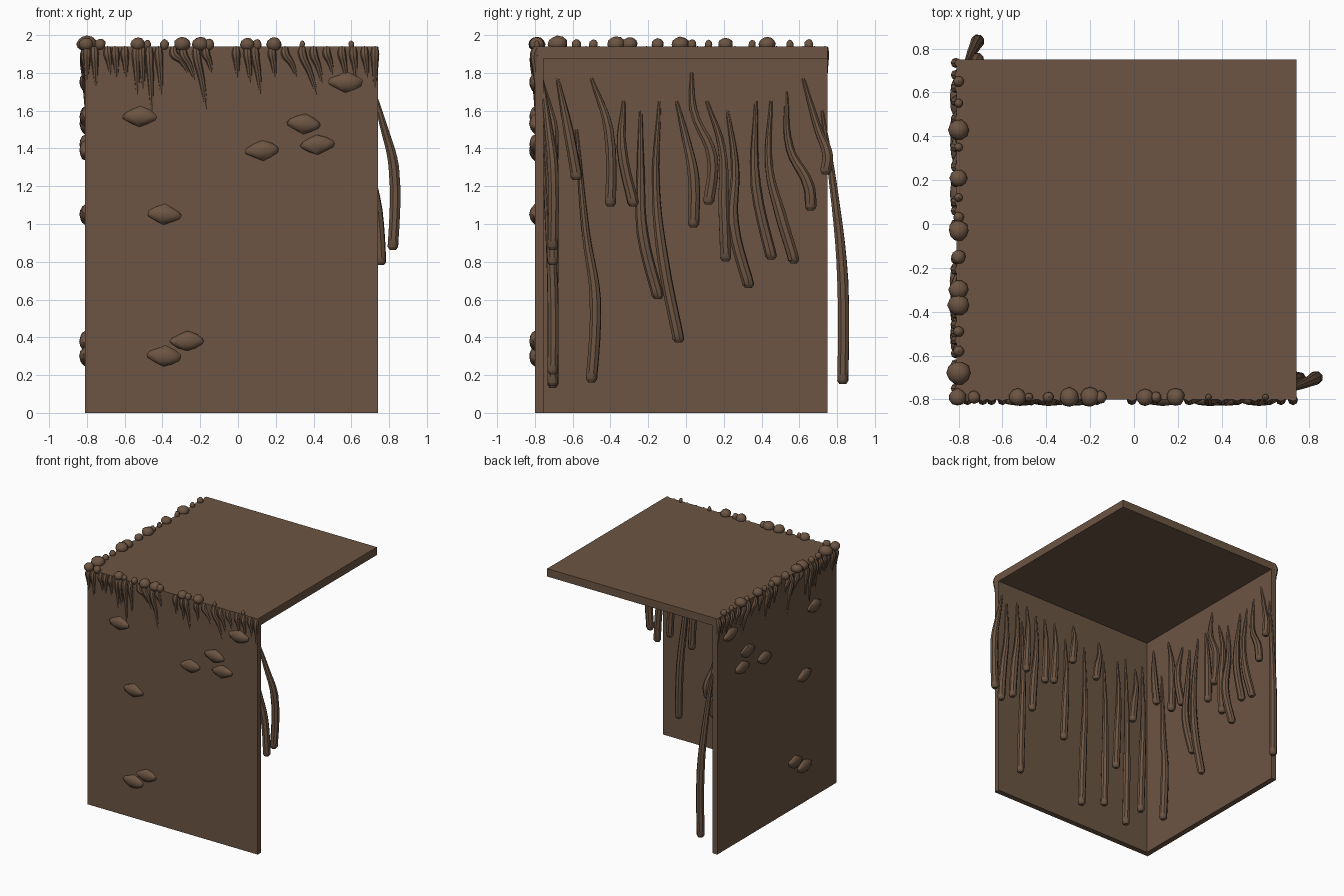
import bpy, bmesh, math, random
from mathutils import Vector, Matrix

if "Cube" in bpy.data.objects:
    bpy.data.objects.remove(bpy.data.objects["Cube"])

random.seed(4)
brown = bpy.data.materials.new("earth brown")
brown.diffuse_color = (0.15, 0.09, 0.056, 1)
brown.use_nodes = True
brown.node_tree.nodes["Principled BSDF"].inputs["Base Color"].default_value = brown.diffuse_color


def finish(ob, smooth=True):
    ob.data.materials.clear()
    ob.data.materials.append(brown)
    bpy.ops.object.select_all(action='DESELECT')
    ob.select_set(True)
    bpy.context.view_layer.objects.active = ob
    if smooth:
        bpy.ops.object.shade_smooth_by_angle(angle=math.radians(40))


def box(name, lo, hi):
    bm = bmesh.new()
    bmesh.ops.create_cube(bm, size=1)
    lo, hi = Vector(lo), Vector(hi)
    for v in bm.verts:
        v.co = Vector((v.co[i] + 0.5) * (hi[i] - lo[i]) + lo[i] for i in range(3))
    me = bpy.data.meshes.new(name)
    bm.to_mesh(me)
    bm.free()
    ob = bpy.data.objects.new(name, me)
    bpy.context.collection.objects.link(ob)
    finish(ob, False)


# Wall frames: u along the wall, d measured inwards from the outer face
def front(u, d, z):
    return Vector((u, -0.80 + d, z))


def left(u, d, z):
    return Vector((-0.81 + d, u + 0.01, z))


def strands(name, wall, paths, depth):
    """Tubes through (u, d, z, radius) points."""
    cu = bpy.data.curves.new(name, 'CURVE')
    cu.dimensions = '3D'
    cu.bevel_depth = depth
    cu.bevel_resolution = 2
    cu.resolution_u = 5
    cu.use_fill_caps = True
    for path in paths:
        sp = cu.splines.new('BEZIER')
        sp.bezier_points.add(len(path) - 1)
        for p, (u, d, z, r) in zip(sp.bezier_points, path):
            p.co = wall(u, d, z)
            p.radius = r
            p.handle_left_type = p.handle_right_type = 'AUTO'
    ob = bpy.data.objects.new(name, cu)
    bpy.context.collection.objects.link(ob)
    bpy.ops.object.select_all(action='DESELECT')
    ob.select_set(True)
    bpy.context.view_layer.objects.active = ob
    bpy.ops.object.convert(target='MESH')
    finish(bpy.context.view_layer.objects.active)


def lumps(name, wall, items, pointed):
    """Rough stones: (u, d, z, half u, half d, half z)."""
    bm = bmesh.new()
    for u, d, z, a, b, c in items:
        new = bmesh.ops.create_icosphere(bm, subdivisions=2, radius=1)['verts']
        tilt = Matrix.Rotation(random.uniform(-.12, .12), 3, 'Y')
        for v in new:
            p = v.co * random.uniform(0.93, 1.05)
            if pointed:
                p.z *= 1 - 0.45 * abs(v.co.x)
            p = tilt @ Vector((p.x * a, p.y * b, p.z * c))
            v.co = wall(u + p.x, d + p.y, z + p.z)
    bmesh.ops.recalc_face_normals(bm, faces=bm.faces)
    me = bpy.data.meshes.new(name)
    bm.to_mesh(me)
    bm.free()
    ob = bpy.data.objects.new(name, me)
    bpy.context.collection.objects.link(ob)
    finish(ob)


def hanging(points):
    """Root that leaves the inner face thin and swells to a blunt tip."""
    out, n = [], len(points) - 1
    for i, (u, z) in enumerate(points):
        t = i / n
        out.append((u, 0.04 + 0.055 * min(1, t * 1.6), z, 0.3 + 0.7 * min(1, t * 1.7)))
    u, z = points[-1]
    out.append((u, 0.095, z - 0.018, 0.6))
    return out


# Slab and two walls
box("top_slab", (-0.81, -0.80, 1.875), (0.74, 0.75, 1.94))
box("front_wall", (-0.81, -0.80, 0), (0.74, -0.755, 1.875))
box("left_wall", (-0.81, -0.755, 0), (-0.765, 0.75, 1.875))

# Hanging roots on the inner faces
left_roots = [
    [(-.69, 1.77), (-.63, 1.48), (-.59, 1.25)], [(-.59, 1.5), (-.54, .95), (-.49, .6), (-.51, .18)],
    [(-.51, 1.77), (-.42, 1.5), (-.41, 1.11)], [(-.34, 1.65), (-.35, 1.4), (-.29, 1.11)],
    [(-.25, 1.6), (-.25, 1.25), (-.24, .95), (-.16, .62)],
    [(-.15, 1.65), (-.17, 1.2), (-.13, .8), (-.05, .39)],
    [(-.06, 1.65), (-.01, 1.45), (.03, 1.25), (.03, 1.0)],
    [(.02, 1.8), (.03, 1.6), (.13, 1.35), (.11, 1.12)],
    [(.1, 1.65), (.18, 1.4), (.19, 1.1), (.2, .82)],
    [(.21, 1.6), (.25, 1.3), (.24, 1.0), (.32, .68)], [(.36, 1.65), (.36, 1.2), (.44, .83)],
    [(.44, 1.65), (.43, 1.3), (.49, 1.05), (.56, .81)],
    [(.52, 1.7), (.54, 1.4), (.64, 1.2), (.65, 1.09)],
    [(.61, 1.77), (.69, 1.5), (.74, 1.36), (.73, 1.28)],
    [(.71, 1.6), (.77, 1.2), (.82, .7), (.82, .17)]]
front_roots = [
    (.50, 1.6, .56, .22), (-.13, 1.6, -.06, .16), (-.33, 1.55, -.29, .24), (-.55, 1.65, -.51, .15),
    (.06, 1.6, .12, .68), (-.47, 1.6, -.41, .62), (-.65, 1.6, -.58, 1.1), (.27, 1.7, .31, 1.12),
    (.36, 1.7, .44, .82), (.55, 1.75, .64, .87), (-.02, 1.75, .03, 1.4), (-.28, 1.7, -.21, 1.34),
    (.66, 1.7, .755, .8), (-.72, 1.65, -.66, .32), (.45, 1.75, .5, 1.15), (.17, 1.7, .22, 1.15)]
strands("left_hanging_roots", left, [hanging(p) for p in left_roots], 0.031)
paths = [hanging([(a, za), (a + (b - a) * .2, za * .65 + zb * .35),
                  (a + (b - a) * .8, za * .3 + zb * .7), (b, zb)]) for a, za, b, zb in front_roots]
paths.append(hanging([(.70, 1.76), (.77, 1.52), (.825, 1.3), (.82, .88)]))
strands("front_hanging_roots", front, paths, 0.03)

# Short tapering roots over the rim: (top u, tip u, tip z)
rim = [(-.80, -.80, 1.7), (-.76, -.75, 1.66), (-.69, -.67, 1.74), (-.65, -.64, 1.72),
       (-.60, -.59, 1.72), (-.54, -.53, 1.6), (-.51, -.50, 1.64), (-.47, -.45, 1.48),
       (-.42, -.40, 1.6), (-.34, -.24, 1.75), (-.29, -.21, 1.7), (-.22, -.15, 1.5),
       (-.17, -.13, 1.75), (-.01, 0, 1.72), (.05, .07, 1.68), (.09, .13, 1.6), (.18, .2, 1.72),
       (.25, .33, 1.72), (.34, .44, 1.6), (.40, .46, 1.68), (.47, .51, 1.74), (.55, .58, 1.7),
       (.61, .63, 1.7), (.67, .69, 1.72), (.725, .725, 1.65)]
for name, wall in (("front_rim_roots", front), ("left_rim_roots", left)):
    strands(name, wall, [[(a, .01, 1.935, .8), (a, -.003, 1.9, 1),
                          (a * .6 + b * .4, .003, 1.94 * .6 + z * .4, .75),
                          (b, .012, z, .15)] for a, b, z in rim], 0.023)

# Pebbles along the top edges: (u, size)
front_pebbles = [(-.805, .04), (-.73, .03), (-.53, .04), (-.48, .02), (-.39, .025), (-.295, .045),
                 (-.20, .045), (-.155, .03), (.05, .04), (.10, .025), (.19, .042), (.34, .015), (.6, .015)]
left_pebbles = [(-.69, .055), (-.59, .025), (-.50, .025), (-.38, .05), (-.31, .045), (-.16, .033),
                (-.04, .047), (.02, .025), (.11, .02), (.20, .04), (.34, .02), (.42, .047),
                (.54, .02), (.64, .025)]
for name, wall, data in (("front_edge_pebbles", front, front_pebbles),
                         ("left_edge_pebbles", left, left_pebbles)):
    lumps(name, wall, [(u, .01, 1.945 + .15 * s, s, s, .018 + s * .45) for u, s in data], False)

# Lens-shaped stones set in the outer faces
stones = [(-.52, 1.57), (.57, 1.75), (.35, 1.53), (.42, 1.42), (.13, 1.39),
          (-.39, 1.05), (-.27, .38), (-.39, .30)]
for name, wall in (("front_stones", front), ("left_stones", left)):
    lumps(name, wall, [(u, 0, z, .095, .03, .055) for u, z in stones], True)
